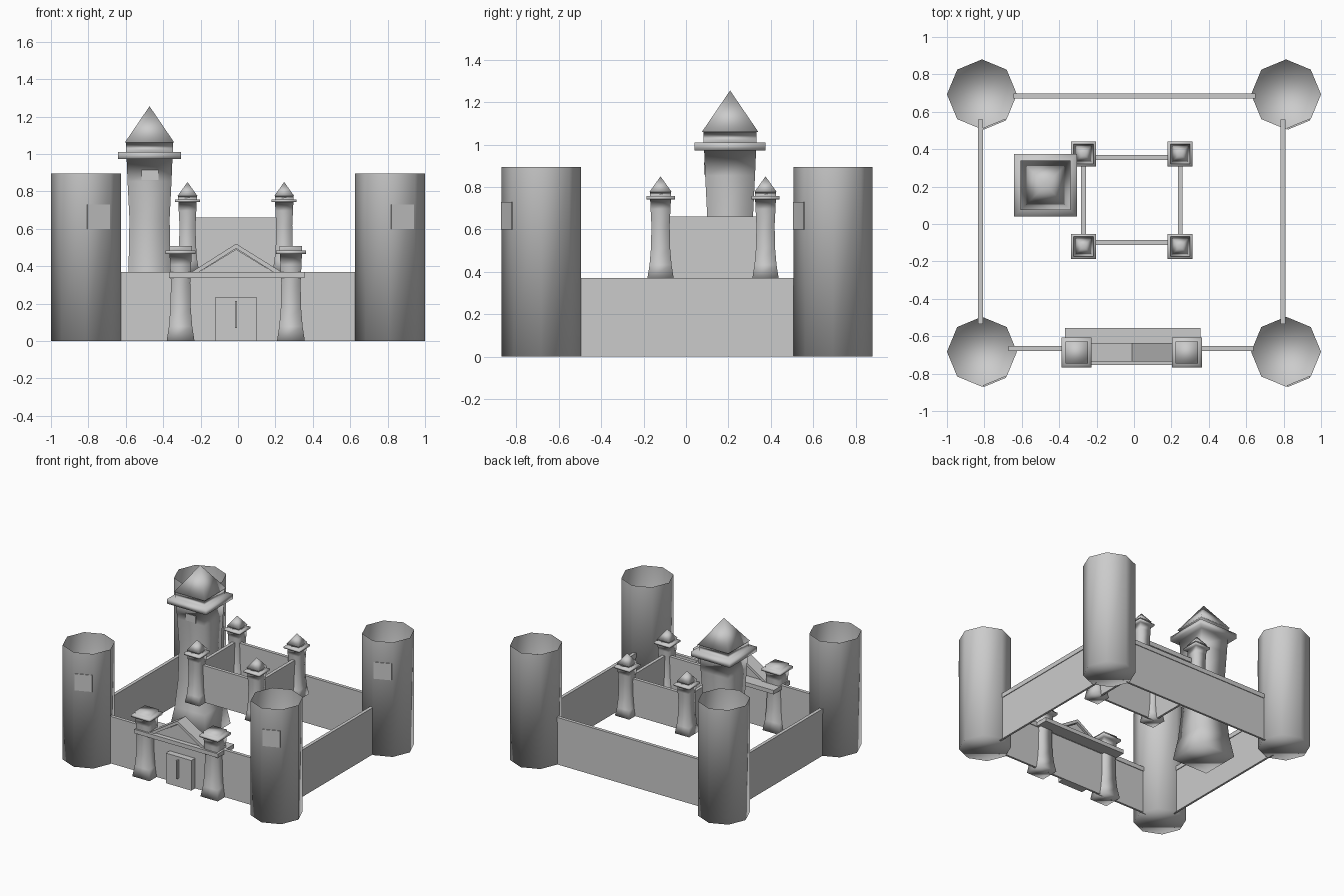
import bpy, bmesh, math
from mathutils import Matrix

cube = bpy.data.objects.get("Cube")
if cube:
    bpy.data.objects.remove(cube, do_unlink=True)

stone = bpy.data.materials.new("grey stone")
stone.use_nodes = True
GREY = (0.6, 0.6, 0.6, 1)
stone.diffuse_color = GREY
stone.node_tree.nodes["Principled BSDF"].inputs["Base Color"].default_value = GREY


def finish(name, bm, smooth=False):
    bmesh.ops.recalc_face_normals(bm, faces=bm.faces)
    mesh = bpy.data.meshes.new(name)
    bm.to_mesh(mesh)
    bm.free()
    mesh.materials.append(stone)
    for p in mesh.polygons:
        p.use_smooth = smooth
    ob = bpy.data.objects.new(name, mesh)
    bpy.context.collection.objects.link(ob)
    return ob


def box(name, x, y, z, turn=0):
    """Box from three (low, high) ranges, turned about its own upright axis."""
    bm = bmesh.new()
    size = [b - a for a, b in (x, y, z)]
    mid = [(a + b) / 2 for a, b in (x, y, z)]
    mat = Matrix.Translation(mid) @ Matrix.Rotation(turn, 4, "Z") @ Matrix.Diagonal((*size, 1))
    bmesh.ops.create_cube(bm, size=1, matrix=mat)
    return finish(name, bm)


def loft(name, centre, profile, sides, start, cap_top=True):
    """Stack of polygon rings given as (radius, height); radius 0 is a tip."""
    bm = bmesh.new()
    rings = []
    for r, z in profile:
        angles = [start + math.tau * i / sides for i in range(sides)]
        rings.append([bm.verts.new((centre[0] + r * math.cos(a),
                                    centre[1] + r * math.sin(a), z)) for a in angles])
    for low, high in zip(rings, rings[1:]):
        for i in range(sides):
            j = (i + 1) % sides
            bm.faces.new((low[i], low[j], high[j], high[i]))
    bm.faces.new(rings[0][::-1])
    if cap_top:
        bm.faces.new(rings[-1])
    bmesh.ops.remove_doubles(bm, verts=bm.verts, dist=1e-5)
    return finish(name, bm, True)


# Square turret outline: half width, share of the full height
TURRET = [(0.062, 0), (0.052, 0.13), (0.045, 0.3), (0.043, 0.52), (0.047, 0.68), (0.049, 0.775),
          (0.067, 0.775), (0.067, 0.805), (0.05, 0.805), (0.05, 0.845), (0.053, 0.845), (0, 1)]


def turret(name, x, y, base, width, height, roof=True):
    outline = TURRET if roof else TURRET[:-2]
    pts = [(r * width * math.sqrt(2), base + t * height) for r, t in outline]
    return loft(name, (x, y), pts, 4, math.pi / 4)


def wall(name, a, b, low, high):
    """Thin wall with a wider coping along its top."""
    for part, half, z in (("", 0.008, (low, high - 0.035)), ("_coping", 0.013, (high - 0.035, high))):
        xs, ys = sorted((a[0], b[0])), sorted((a[1], b[1]))
        if xs[0] == xs[1]:
            xs = (xs[0] - half, xs[0] + half)
        else:
            ys = (ys[0] - half, ys[0] + half)
        box(name + part, xs, ys, z)


# Open-topped corner towers, each with a window plate on one facet
R = 0.187
for side, cx in (("right", -0.813), ("left", 0.813)):
    for end, cy in (("front", -0.683), ("back", 0.693)):
        loft(f"{end}_{side}_tower", (cx, cy), [(R, 0), (R, 0.895)], 8, 0, False)
        a = -math.radians(67.5)
        d = R * math.cos(math.pi / 8)
        wx, wy = cx + d * math.cos(a), cy + d * math.sin(a)
        box(f"{end}_{side}_tower_window", (wx - 0.065, wx + 0.065), (wy - 0.005, wy + 0.005),
            (0.6, 0.73), math.pi / 8)

# Outer walls
wall("front_wall", (-0.67, -0.665), (0.64, -0.665), 0, 0.37)
wall("back_wall", (-0.645, 0.685), (0.65, 0.685), 0, 0.37)
wall("right_wall", (-0.82, -0.535), (-0.82, 0.56), 0, 0.37)
wall("left_wall", (0.797, -0.535), (0.797, 0.56), 0, 0.37)

# Raised inner keep
KX, KY = (-0.27, 0.247), (-0.12, 0.375)
for kx in KX:
    for ky in KY:
        turret("keep_turret", kx, ky, 0.37, 1, 0.48)
    wall("keep_side_wall", (kx, -0.1), (kx, 0.355), 0.37, 0.66)
for ky in (-0.098, 0.355):
    wall("keep_cross_wall", (KX[0], ky), (KX[1], ky), 0.37, 0.66)

# Great tower with its window
turret("great_tower", -0.473, 0.208, 0, 2.5, 1.255)
box("great_tower_window", (-0.515, -0.425), (0.085, 0.094), (0.86, 0.915))

# Gatehouse: turrets, lintel, door and handle
for gx in (-0.307, 0.283):
    turret("gate_turret", gx, -0.687, 0, 1.2, 0.6, False)
box("gate_lintel", (-0.37, 0.355), (-0.755, -0.555), (0.337, 0.368))
box("gate_door", (-0.12, 0.1), (-0.72, -0.665), (0, 0.235))
box("door_handle", (-0.016, -0.006), (-0.745, -0.715), (0.07, 0.213))


# Gable over the gate
def prism(name, outline, y0, y1):
    bm = bmesh.new()
    face = bm.faces.new([bm.verts.new((x, y0, z)) for x, z in outline])
    new = bmesh.ops.extrude_face_region(bm, geom=[face])["geom"]
    bmesh.ops.translate(bm, vec=(0, y1 - y0, 0), verts=[v for v in new if isinstance(v, bmesh.types.BMVert)])
    return finish(name, bm)


prism("gable", [(-0.21, 0.368), (0.19, 0.368), (-0.01, 0.49)], -0.72, -0.65)
prism("gable_roof", [(-0.25, 0.368), (-0.21, 0.368), (-0.01, 0.495), (0.19, 0.368),
                     (0.235, 0.368), (-0.01, 0.52)], -0.735, -0.635)
